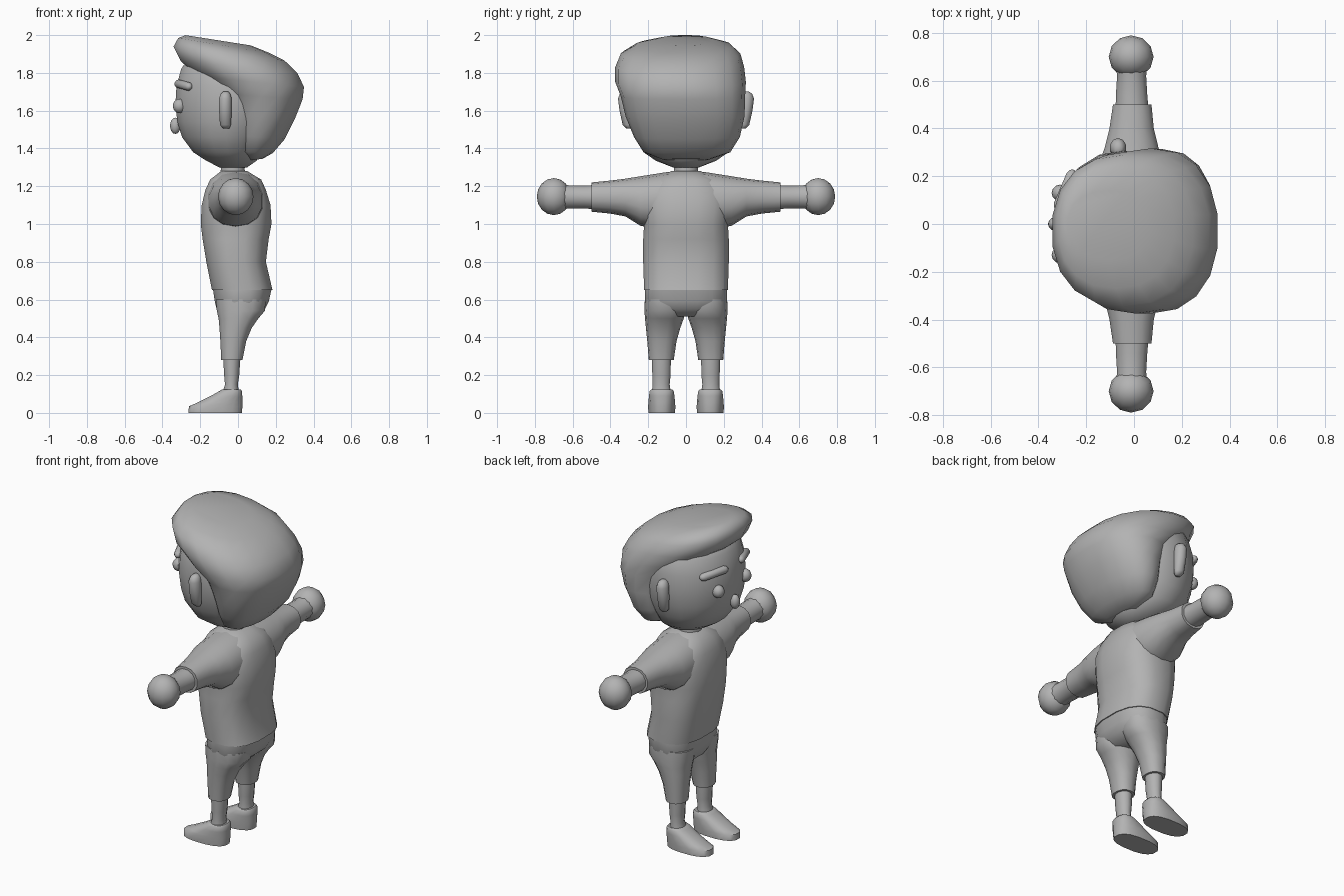
import bpy, bmesh, math
from mathutils import Vector

grey = bpy.data.materials.new("plain grey")
grey.diffuse_color = (0.45, 0.45, 0.45, 1)


def finish(name, bm, angle=50):
    bmesh.ops.recalc_face_normals(bm, faces=bm.faces)
    me = bpy.data.meshes.new(name)
    bm.to_mesh(me)
    bm.free()
    ob = bpy.data.objects.new(name, me)
    bpy.context.collection.objects.link(ob)
    me.materials.append(grey)
    bpy.ops.object.select_all(action='DESELECT')
    ob.select_set(True)
    bpy.context.view_layer.objects.active = ob
    bpy.ops.object.shade_smooth_by_angle(angle=math.radians(angle))
    return ob


def loft(name, rings, n=14, power=2.0, angle=50):
    """Skin rings given as (centre, half axis u, half axis v), capped at both ends."""
    bm = bmesh.new()
    loops = []
    for c, u, v in rings:
        loop = []
        for i in range(n):
            t = 2 * math.pi * (i + 0.5) / n
            a, b = math.cos(t), math.sin(t)
            a = math.copysign(abs(a) ** (2 / power), a)
            b = math.copysign(abs(b) ** (2 / power), b)
            loop.append(bm.verts.new(Vector(c) + Vector(u) * a + Vector(v) * b))
        loops.append(loop)
    for p, q in zip(loops, loops[1:]):
        for i in range(n):
            j = (i + 1) % n
            bm.faces.new((p[i], p[j], q[j], q[i]))
    bm.faces.new(loops[0])
    bm.faces.new(loops[-1])
    return finish(name, bm, angle)


def zr(z, x0, x1, y0, y1, zb=None):
    """Horizontal ring by extents; zb tilts it so the +x side sits at zb."""
    zb = z if zb is None else zb
    return (((x0 + x1) / 2, (y0 + y1) / 2, (z + zb) / 2),
            ((x1 - x0) / 2, 0, (zb - z) / 2), (0, (y1 - y0) / 2, 0))


def yr(y, x0, x1, z0, z1):
    """Upright ring across the arm direction."""
    return (((x0 + x1) / 2, y, (z0 + z1) / 2), ((x1 - x0) / 2, 0, 0), (0, 0, (z1 - z0) / 2))


def ball(name, centre, size, seg=12):
    bm = bmesh.new()
    bmesh.ops.create_uvsphere(bm, u_segments=seg, v_segments=8, radius=1)
    for v in bm.verts:
        v.co = Vector(centre) + Vector([a * b for a, b in zip(v.co, size)])
    return finish(name, bm, 80)


def capsule(name, a, b, r):
    a, b = Vector(a), Vector(b)
    d = (b - a).normalized()
    u = d.cross(Vector((0, 0, 1))).normalized()
    v = d.cross(u)
    steps = [(a, -1, .25), (a, -.7, .7), (a, 0, 1), (b, 0, 1), (b, .7, .7), (b, 1, .25)]
    return loft(name, [(p + d * r * o, u * r * s, v * r * s) for p, o, s in steps], 10, angle=80)


# Shirt body
loft("shirt_body", [
    zr(0.65, -.14, .185, -.225, .225), zr(0.80, -.17, .15, -.23, .23),
    zr(0.92, -.19, .165, -.23, .23), zr(1.00, -.20, .18, -.225, .225),
    zr(1.10, -.195, .175, -.24, .24), zr(1.18, -.175, .15, -.22, .22),
    zr(1.235, -.15, .125, -.17, .17), zr(1.28, -.09, .05, -.08, .08)], 16, 2.6)

# Sleeves run through the chest as one piece
half = [(.50, -.09, .075, 1.065, 1.22), (.40, -.105, .085, 1.055, 1.23),
        (.32, -.125, .105, 1.04, 1.24), (.24, -.155, .13, .99, 1.253),
        (.10, -.165, .14, .97, 1.275)]
loft("sleeves", [yr(-h[0], *h[1:]) for h in half] + [yr(*h) for h in reversed(half)], 14, 2.2)

# Trouser seat
loft("trouser_seat", [
    zr(.655, -.135, .18, -.22, .22), zr(.59, -.125, .165, -.22, .22),
    zr(.55, -.115, .145, -.2, .2), zr(.51, -.09, .10, -.13, .13)], 16, 2.6)

for s, side in ((1, "left"), (-1, "right")):
    def leg(z, x0, x1, y0, y1):
        return zr(z, x0, x1, min(s * y0, s * y1), max(s * y0, s * y1))

    # Trouser leg, ankle and shoe
    loft(side + "_trouser_leg", [
        leg(.60, -.12, .15, .01, .218), leg(.54, -.115, .145, .005, .22),
        leg(.50, -.105, .11, .012, .217), leg(.45, -.10, .075, .03, .212),
        leg(.38, -.095, .045, .05, .205), leg(.28, -.09, .025, .065, .197)], 14, 2.3)
    loft(side + "_ankle", [
        leg(.30, -.08, .015, .078, .183), leg(.20, -.075, .008, .08, .18),
        leg(.15, -.07, 0, .085, .178), leg(.09, -.09, .01, .075, .185)], 12)
    loft(side + "_shoe", [
        leg(0, -.265, .022, .057, .20), leg(.035, -.262, .026, .055, .202),
        leg(.055, -.215, .025, .057, .20), leg(.09, -.145, .024, .06, .197),
        leg(.115, -.10, .022, .064, .193), leg(.125, -.085, .014, .072, .185)], 16, 2.5)

    # Forearm and round hand
    loft(side + "_forearm", [
        yr(s * .46, -.08, .065, 1.075, 1.21), yr(s * .54, -.078, .058, 1.08, 1.205),
        yr(s * .62, -.073, .053, 1.08, 1.207), yr(s * .68, -.08, .06, 1.075, 1.215)], 12)
    ball(side + "_hand", (-.012, s * .70, 1.145), (.094, .09, .098))

    # Ear
    loft(side + "_ear", [
        leg(1.505, -.08, -.045, .29, .315), leg(1.525, -.097, -.036, .28, .335),
        leg(1.60, -.102, -.032, .28, .352), leg(1.665, -.102, -.032, .28, .36),
        leg(1.69, -.092, -.04, .285, .35), leg(1.702, -.078, -.052, .30, .33)], 10, angle=80)

    # Eye and brow
    ball(side + "_eye", (-.31, s * .13, 1.625), (.035, .035, .038))
    capsule(side + "_brow", (-.315, s * .08, 1.742), (-.262, s * .205, 1.728), .023)

# Nose
ball("nose", (-.332, 0, 1.52), (.028, .028, .043))

# Neck
loft("neck", [zr(1.24, -.10, .05, -.075, .075), zr(1.29, -.093, .037, -.065, .065),
              zr(1.36, -.10, .05, -.08, .08)], 12)

# Head
loft("head", [
    zr(1.30, -.10, .05, -.07, .07), zr(1.335, -.17, .10, -.16, .16),
    zr(1.38, -.24, .13, -.225, .225), zr(1.46, -.30, .18, -.27, .27),
    zr(1.54, -.325, .22, -.295, .295), zr(1.63, -.336, .24, -.308, .308),
    zr(1.73, -.33, .24, -.305, .305), zr(1.82, -.305, .22, -.285, .285),
    zr(1.90, -.25, .12, -.22, .22)], 18, angle=80)

# Hair: swept cap, higher in front and fuller on one side
loft("hair", [
    zr(1.335, .05, .13, -.12, .12, 1.345), zr(1.385, -.005, .185, -.225, .235, 1.375),
    zr(1.47, -.03, .25, -.275, .285, 1.45), zr(1.58, -.05, .305, -.32, .31, 1.56),
    zr(1.69, -.10, .345, -.345, .313, 1.66), zr(1.78, -.21, .353, -.375, .317, 1.725),
    zr(1.86, -.305, .318, -.375, .308, 1.80), zr(1.94, -.345, .25, -.345, .288, 1.865),
    zr(1.985, -.32, .17, -.27, .24, 1.905), zr(2.0, -.28, .07, -.15, .14, 1.945)],
    18, 2.25, 60)
